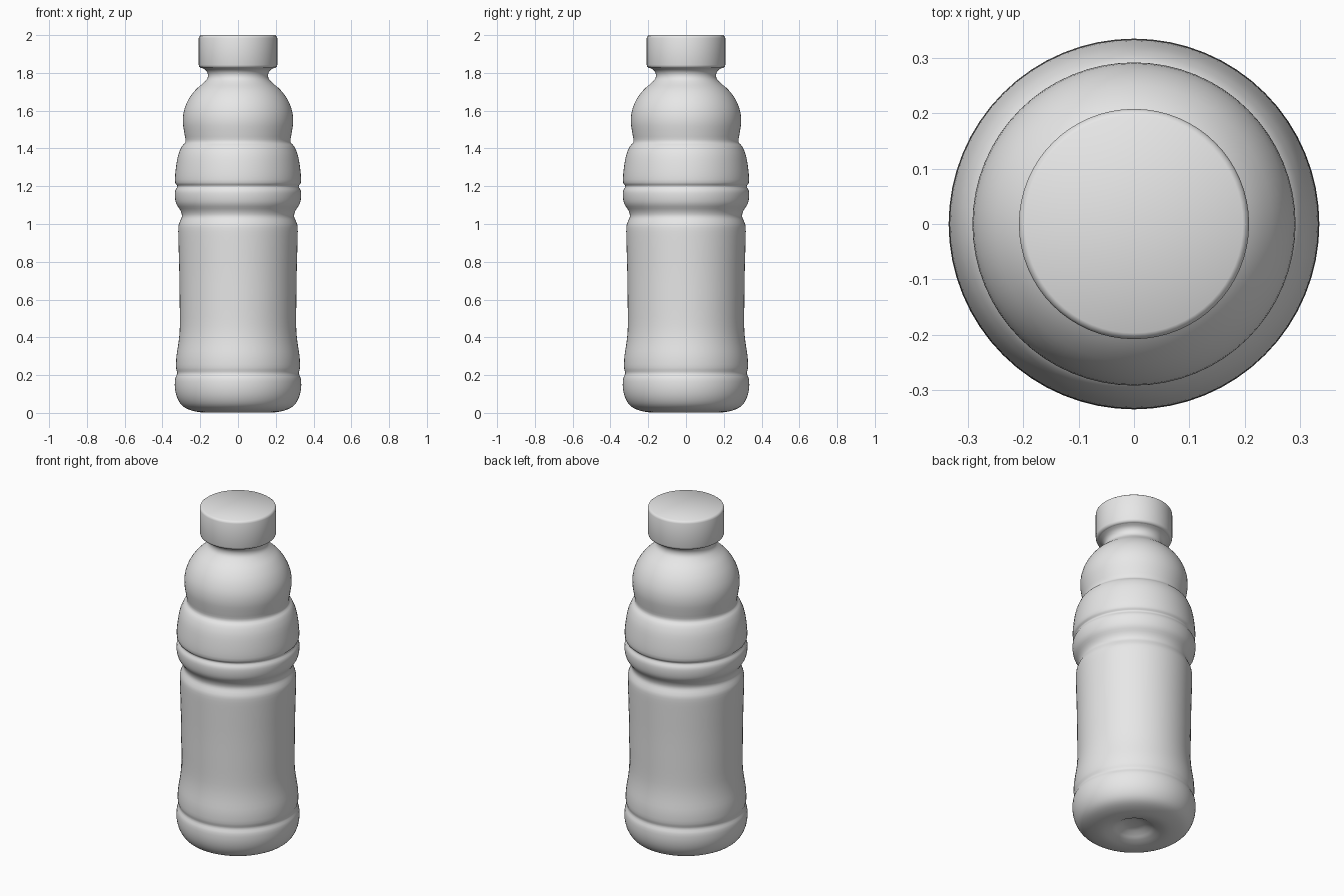
import bpy
import bmesh
from math import cos, sin, tau, radians
from mathutils import Vector

SEGMENTS = 64

cube = bpy.data.objects.get("Cube")
if cube:
    bpy.data.objects.remove(cube, do_unlink=True)

grey = bpy.data.materials.new("plain_grey")
grey.use_nodes = True
grey.diffuse_color = (0.8, 0.8, 0.8, 1)
grey.node_tree.nodes["Principled BSDF"].inputs["Base Color"].default_value = grey.diffuse_color


def smooth_profile(points, steps=3):
    """Curve passing through every (radius, height) point."""
    pts = [Vector(p) for p in points]
    pts = [pts[0]] + pts + [pts[-1]]
    out = []
    for a, b, c, d in zip(pts, pts[1:], pts[2:], pts[3:]):
        for i in range(steps):
            t = i / steps
            out.append(b + 0.5 * t * ((c - a) + t * ((2 * a - 5 * b + 4 * c - d)
                                                     + t * (3 * (b - c) + d - a))))
    return out + [pts[-1]]


def lathe(name, profile, angle):
    """Spin a (radius, height) profile around the vertical axis."""
    bm = bmesh.new()
    rings = []
    for r, z in profile:
        if r < 0.001:
            rings.append([bm.verts.new((0, 0, z))] * SEGMENTS)
        else:
            rings.append([bm.verts.new((r * cos(tau * i / SEGMENTS), r * sin(tau * i / SEGMENTS), z))
                          for i in range(SEGMENTS)])
    for low, high in zip(rings, rings[1:]):
        for i in range(SEGMENTS):
            j = (i + 1) % SEGMENTS
            corners = dict.fromkeys((low[i], low[j], high[j], high[i]))
            bm.faces.new(list(corners))
    mesh = bpy.data.meshes.new(name)
    bm.to_mesh(mesh)
    bm.free()
    mesh.materials.append(grey)
    obj = bpy.data.objects.new(name, mesh)
    bpy.context.collection.objects.link(obj)
    bpy.ops.object.select_all(action="DESELECT")
    obj.select_set(True)
    bpy.context.view_layer.objects.active = obj
    bpy.ops.object.shade_smooth_by_angle(angle=radians(angle))
    return obj


# Base with a central dimple
base = [(0, .05), (.05, .046), (.09, .03), (.12, .015), (.18, .002), (.25, .014),
        (.295, .038), (.322, .08), (.334, .13), (.333, .18), (.322, .21)]
# Grip section, then its upper lip and waist groove
grip = [(.328, .24), (.326, .3), (.314, .38), (.308, .46), (.309, .6), (.311, .75),
        (.315, .9), (.316, .98), (.309, 1.01), (.297, 1.04), (.304, 1.07)]
# Raised ring, lower bulge, and domed shoulder
shoulder = [(.326, 1.105), (.334, 1.14), (.333, 1.175), (.321, 1.2), (.333, 1.22), (.331, 1.28),
            (.318, 1.36), (.298, 1.41), (.278, 1.435), (.284, 1.48), (.292, 1.54), (.286, 1.6),
            (.262, 1.66), (.225, 1.71), (.185, 1.745)]
# Narrow neck flaring under the cap
neck = [(.163, 1.77), (.16, 1.795), (.172, 1.815), (.195, 1.828)]
lathe("bottle_body", smooth_profile(base + grip + shoulder + neck), 50)

# Screw cap with softened rims
cap = [(.17, 1.825), (.196, 1.826), (.205, 1.832), (.208, 1.842), (.208, 1.985),
       (.205, 1.994), (.197, 2.0), (0, 2.0)]
lathe("screw_cap", cap, 40)
